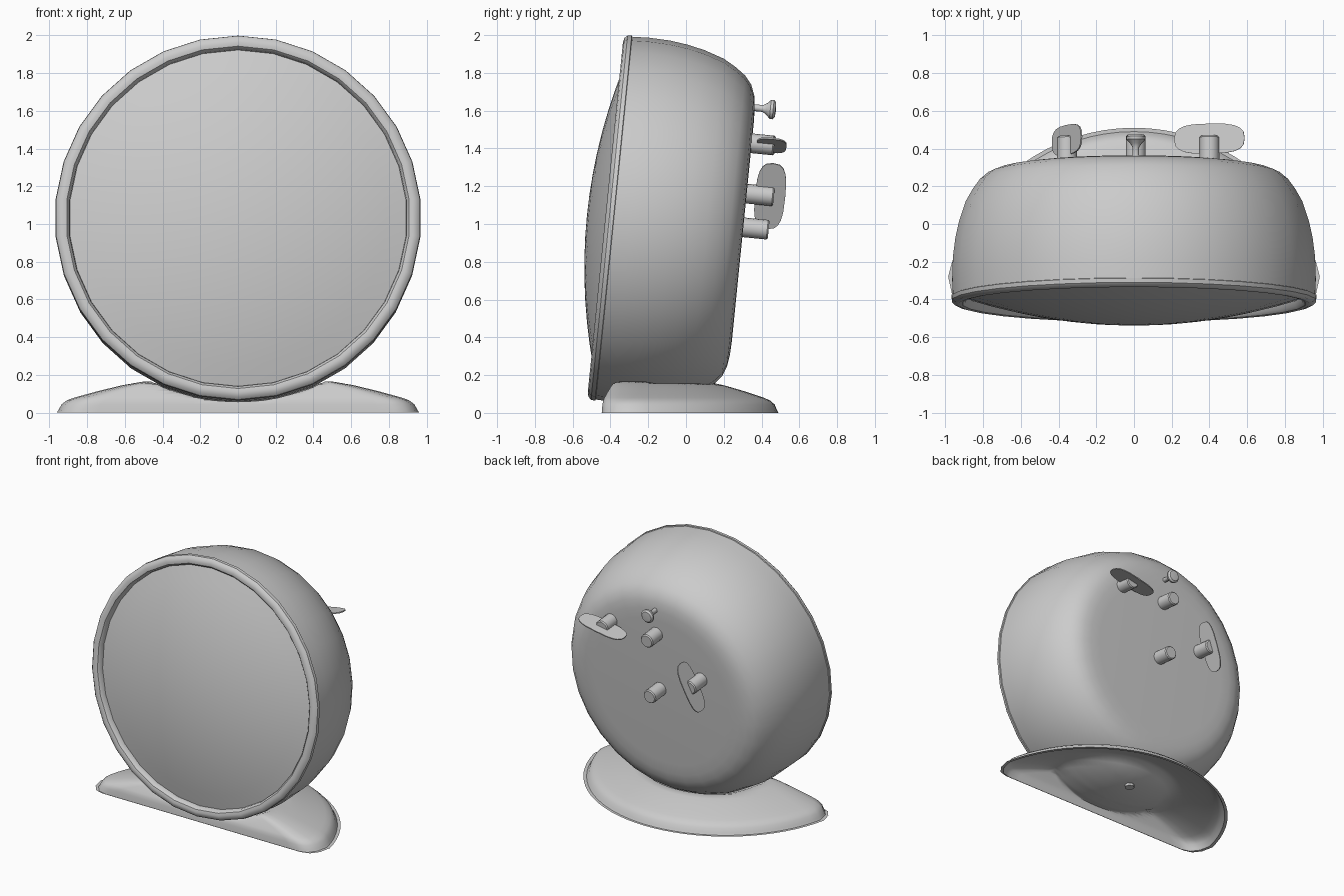
import bpy, bmesh, math
from mathutils import Matrix

cube = bpy.data.objects.get("Cube")
if cube:
    bpy.data.objects.remove(cube, do_unlink=True)

grey = bpy.data.materials.new("plain_grey")
grey.use_nodes = True
COLOUR = (0.6, 0.6, 0.6, 1)
grey.diffuse_color = COLOUR
grey.node_tree.nodes["Principled BSDF"].inputs["Base Color"].default_value = COLOUR

# The case leans back: its local y runs to the rear, its local z up the face
TILT = 0.1
CASE = Matrix.Translation((0, -0.42, 1.035)) @ Matrix.Rotation(-TILT, 4, 'X')


def finish(name, bm, matrix=None, angle=35, recalc=True):
    if recalc:
        bmesh.ops.recalc_face_normals(bm, faces=bm.faces)
    mesh = bpy.data.meshes.new(name)
    bm.to_mesh(mesh)
    bm.free()
    mesh.materials.append(grey)
    ob = bpy.data.objects.new(name, mesh)
    bpy.context.collection.objects.link(ob)
    if matrix:
        ob.matrix_world = matrix
    bpy.ops.object.select_all(action='DESELECT')
    ob.select_set(True)
    bpy.context.view_layer.objects.active = ob
    bpy.ops.object.shade_smooth_by_angle(angle=math.radians(angle))
    return ob


def bridge(bm, a, b):
    n = len(a)
    for i in range(n):
        j = (i + 1) % n
        bm.faces.new((a[i], a[j], b[j], b[i]))


def lathe(name, profile, sides, x=0, up=0, angle=35):
    """Turn (radius, depth) points around the case axis, offset by x and up."""
    bm = bmesh.new()
    rings = []
    for r, d in profile:
        count = sides if r > 0 else 1
        rings.append([bm.verts.new((x + r * math.sin(i * math.tau / sides), d,
                                    up + r * math.cos(i * math.tau / sides)))
                      for i in range(count)])
    for a, b in zip(rings, rings[1:]):
        if len(a) > 1 and len(b) > 1:
            bridge(bm, a, b)
        else:
            tip, ring = (a[0], b) if len(a) == 1 else (b[0], a)
            for i in range(sides):
                bm.faces.new((tip, ring[i], ring[(i + 1) % sides]))
    return finish(name, bm, CASE, angle)


def interp(points, t):
    for (a, va), (b, vb) in zip(points, points[1:]):
        if a <= t <= b:
            return va + (vb - va) * (t - a) / (b - a)
    return None


# Case shell, rim and domed glass
shell = [(0.965, 0.035), (0.969, 0.13), (0.965, 0.24), (0.952, 0.34), (0.932, 0.43),
         (0.898, 0.533), (0.86, 0.6), (0.82, 0.655), (0.775, 0.692), (0.72, 0.713),
         (0.66, 0.722), (0.58, 0.725), (0, 0.725)]
lathe("case_shell", shell, 30)
lathe("front_rim", [(0.895, 0.045), (0.899, 0.012), (0.912, -0.003), (0.932, -0.007),
                    (0.955, -0.001), (0.969, 0.014), (0.972, 0.036), (0.962, 0.04)], 30)
glass = [(r, -0.105 + 0.145 * (r / 0.9) ** 2) for r in [0.9 * k / 8 for k in range(9)]]
lathe("front_glass", glass, 30)

# Setting knobs on the back
BACK = 0.72
lathe("small_push_knob", [(0.018, BACK), (0.018, 0.765), (0.03, 0.785), (0.05, 0.805),
                          (0.052, 0.82), (0.04, 0.832), (0, 0.836)], 14, 0.01, 0.656)
for name, x, up, end in (("upper_knob", 0.01, 0.467, 0.85), ("lower_knob", 0.01, 0.02, 0.86),
                         ("left_key_stem", 0.4, 0.467, 0.845),
                         ("right_key_stem", -0.355, 0.199, 0.87)):
    lathe(name, [(0.052, BACK), (0.052, end - 0.008), (0.045, end), (0, end)], 16, x, up)


# Thin winding keys: flat rounded plates standing out from the back
def key(name, x, up, depth, lean):
    bm = bmesh.new()
    ring = []
    for i in range(20):
        a = math.tau * i / 20
        c, s = math.cos(a), math.sin(a)
        ring.append(bm.verts.new((0.19 * math.copysign(abs(c) ** 0.65, c),
                                  0.08 * math.copysign(abs(s) ** 0.7, s), -0.004)))
    face = bm.faces.new(ring)
    top = bmesh.ops.extrude_face_region(bm, geom=[face])["geom"]
    bmesh.ops.translate(bm, vec=(0, 0, 0.008),
                        verts=[v for v in top if isinstance(v, bmesh.types.BMVert)])
    place = Matrix.Translation((x, depth, up)) @ Matrix.Rotation(-math.radians(lean), 4, 'Y')
    finish(name, bm, CASE @ place)


key("left_key_plate", 0.4, 0.467, 0.83, 11)
key("right_key_plate", -0.355, 0.199, 0.85, 66)

# Foot: half-moon outline, hollow beneath, with a saddle that follows the case
half = [(0, -0.45)] + [(0.085 * k, -0.45) for k in range(1, 11)]
half += [(0.92, -0.43), (0.965, -0.37), (0.985, -0.28)]
for k in range(17):
    a = math.radians(17 + 73 * k / 16)
    half.append((1.01 * math.cos(a), -0.5 + 1.01 * math.sin(a)))
half[-1] = (0, half[-1][1])
outline = half + [(-x, y) for x, y in reversed(half[1:-1])]

height = [(0, 0.175), (0.25, 0.175), (0.5, 0.166), (0.62, 0.146), (0.75, 0.115),
          (0.88, 0.08), (0.92, 0.066), (0.95, 0.044), (0.965, 0.015), (0.975, 0), (1, 0)]
shell_radius = [(d, r) for r, d in shell[:-1]]


def foot_height(x, y, s):
    h = interp(height, s)
    depth = (y + 0.42) + 0.093
    r = interp(shell_radius, depth)
    if r and abs(x) < r:
        under = 1.035 - TILT * depth - 0.995 * math.sqrt(r * r - x * x)
        h = min(h, under - 0.008)
    return max(h, 0)


bm = bmesh.new()
MID_Y = -0.3
steps = [1, 0.975, 0.965, 0.95, 0.92, 0.88, 0.82] + [0.75 - 0.0625 * k for k in range(12)]
rings = []
for s in steps:
    ring = []
    for px, py in outline:
        x, y = px * s, MID_Y + (py - MID_Y) * s
        ring.append(bm.verts.new((x, y, foot_height(x, y, s))))
    rings.append(ring)
for a, b in zip(rings, rings[1:]):
    bridge(bm, a, b)
centre = bm.verts.new((0, MID_Y, foot_height(0, MID_Y, 0)))
last = rings[-1]
for i in range(len(last)):
    bm.faces.new((last[i], last[(i + 1) % len(last)], centre))
finish("foot", bm, angle=50, recalc=False)

# Screw head under the foot
bm = bmesh.new()
bmesh.ops.create_cone(bm, cap_ends=True, segments=12, radius1=0.035, radius2=0.035, depth=0.02)
finish("foot_screw", bm, Matrix.Translation((0, -0.05, 0.052)))
